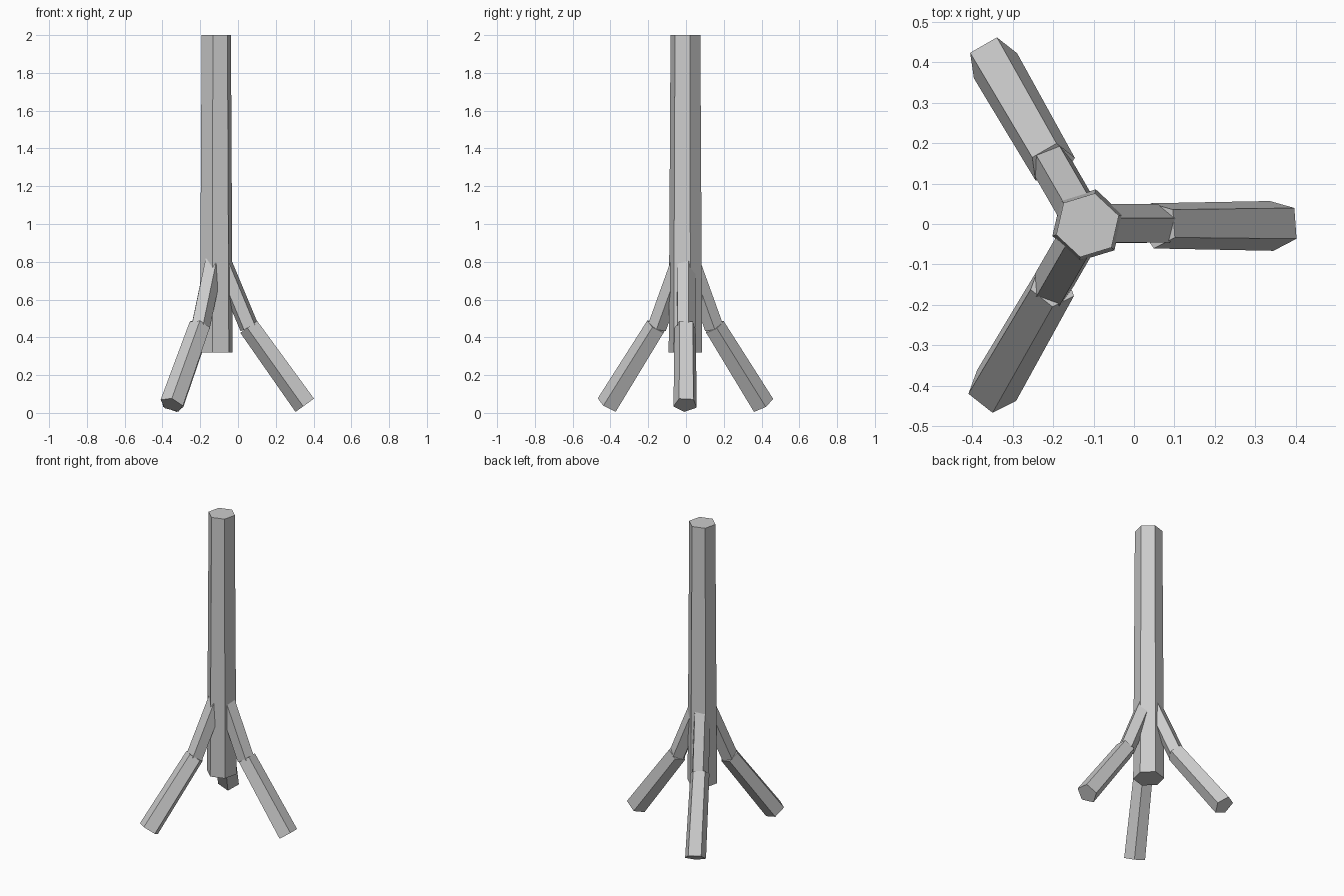
import bpy, bmesh
from math import sin, cos, radians
from mathutils import Vector

if "Cube" in bpy.data.objects:
    bpy.data.objects.remove(bpy.data.objects["Cube"])

CENTRE = Vector((-0.115, -0.003, 0))


def prism(name, rings):
    """Closed tapered prism from two rings of points."""
    bm = bmesh.new()
    a, b = [[bm.verts.new(p) for p in ring] for ring in rings]
    n = len(a)
    bm.faces.new(a)
    bm.faces.new(b)
    for i in range(n):
        j = (i + 1) % n
        bm.faces.new((a[i], a[j], b[j], b[i]))
    bmesh.ops.recalc_face_normals(bm, faces=bm.faces)
    mesh = bpy.data.meshes.new(name)
    bm.to_mesh(mesh)
    bm.free()
    obj = bpy.data.objects.new(name, mesh)
    bpy.context.collection.objects.link(obj)


def limb(name, heading, start, end, r0, r1, twist):
    """Five-sided limb; start and end are (distance from post axis, height)."""
    out = Vector((cos(heading), sin(heading), 0))
    side = Vector((-sin(heading), cos(heading), 0))
    p, q = [CENTRE + out * d + Vector((0, 0, z)) for d, z in (start, end)]
    up = (q - p).normalized().cross(side)
    if up.z < 0:
        up = -up
    angles = [radians(36 + 72 * i + twist) for i in range(5)]
    prism(name, [[c + up * (r * cos(t)) + side * (r * sin(t)) for t in angles]
                 for c, r in ((p, r0), (q, r1))])


# Six-sided post, slightly narrower at the top
prism("post", [[CENTRE + Vector((r * cos(radians(17 + 60 * i)),
                                 r * sin(radians(17 + 60 * i)), z))
                for i in range(6)] for r, z in ((0.091, 0.32), (0.081, 2.0))])

# Three bent legs, each a steep upper piece and a splayed lower piece
for k, (upper_twist, lower_twist) in enumerate(((-17, 5), (-10, 0), (12, -10))):
    heading = radians(120 * k)
    limb(f"upper_leg_{k + 1}", heading, (0.03, 0.80), (0.175, 0.452),
         0.053, 0.053, upper_twist)
    limb(f"lower_leg_{k + 1}", heading, (0.175, 0.458), (0.472, 0.043),
         0.059, 0.065, lower_twist)
